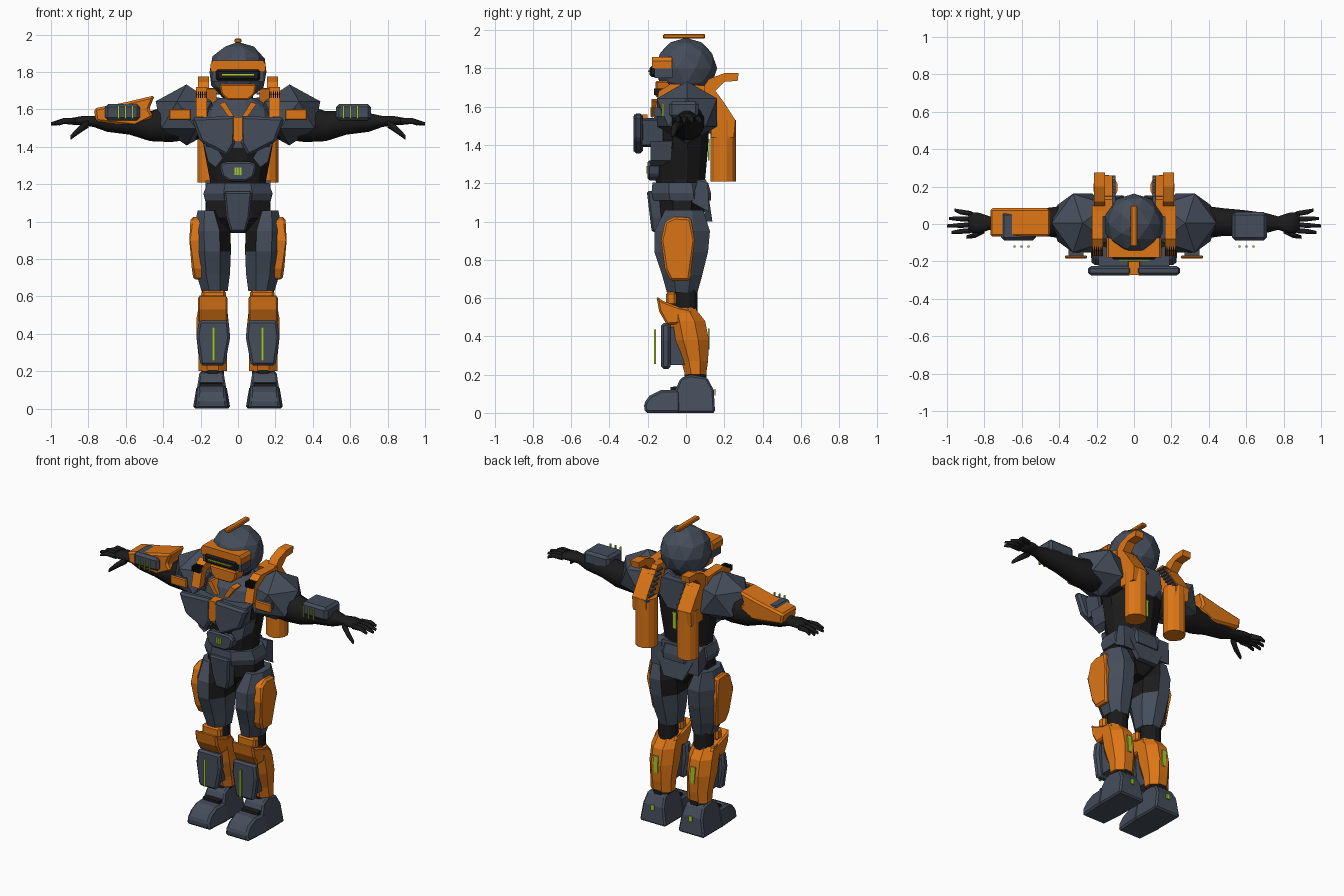
import bpy, bmesh, math
from mathutils import Vector


def material(name, rgb):
    m = bpy.data.materials.new(name)
    m.diffuse_color = (*rgb, 1)
    return m


SLATE = material("slate armour", (0.06, 0.075, 0.105))
ORANGE = material("orange armour", (0.72, 0.18, 0.008))
BLACK = material("black undersuit", (0.011, 0.011, 0.011))
GREEN = material("green light", (0.38, 0.6, 0.03))


def finish(name, bm, mat, mirror=False, bevel=0, smooth=False, alt=None, rule=None):
    bmesh.ops.recalc_face_normals(bm, faces=bm.faces)
    bm.normal_update()
    if rule:
        for f in bm.faces:
            f.material_index = int(rule(f.calc_center_median(), f.normal))
    me = bpy.data.meshes.new(name)
    bm.to_mesh(me)
    bm.free()
    me.materials.append(mat)
    if alt:
        me.materials.append(alt)
    for p in me.polygons:
        p.use_smooth = smooth
    ob = bpy.data.objects.new(name, me)
    bpy.context.collection.objects.link(ob)
    if bevel:
        b = ob.modifiers.new("bevel", "BEVEL")
        b.width, b.segments = bevel, 1
    if mirror:
        ob.modifiers.new("mirror", "MIRROR")
    return ob


def box(name, x, y, z, mat, **kw):
    """Box from three (low, high) ranges."""
    bm = bmesh.new()
    bmesh.ops.create_cube(bm, size=1)
    for v in bm.verts:
        v.co = [(a + b) / 2 + c * (b - a) for (a, b), c in zip((x, y, z), v.co)]
    return finish(name, bm, mat, **kw)


def prism(name, outline, axis, lo, hi, mat, shape=None, **kw):
    """Extrude an outline along x (y,z points) or y (x,z points)."""
    bm = bmesh.new()
    at = (lambda d, p: (d, *p)) if axis == "x" else (lambda d, p: (p[0], d, p[1]))
    a, b = [[bm.verts.new(at(d, p)) for p in outline] for d in (lo, hi)]
    bm.faces.new(a)
    bm.faces.new(b)
    for i in range(len(a)):
        bm.faces.new((a[i - 1], a[i], b[i], b[i - 1]))
    if shape:
        for v in bm.verts:
            v.co = shape(v.co)
    return finish(name, bm, mat, **kw)


def loft(name, sections, axis, mat, n=8, **kw):
    """Rings of (position, centre1, centre2, radius1, radius2) along z or x."""
    bm = bmesh.new()
    rings = []
    k = 1 / math.cos(math.pi / n)
    for p, c1, c2, r1, r2 in sections:
        ring = []
        for i in range(n):
            t = (i + 0.5) * math.tau / n
            u, w = c1 + r1 * k * math.cos(t), c2 + r2 * k * math.sin(t)
            ring.append(bm.verts.new((u, w, p) if axis == "z" else (p, u, w)))
        rings.append(ring)
    for a, b in zip(rings, rings[1:]):
        for i in range(n):
            bm.faces.new((a[i - 1], a[i], b[i], b[i - 1]))
    bm.faces.new(rings[0])
    bm.faces.new(rings[-1])
    return finish(name, bm, mat, **kw)


def ball(name, centre, radii, detail, mat, **kw):
    bm = bmesh.new()
    bmesh.ops.create_icosphere(bm, subdivisions=detail, radius=1)
    for v in bm.verts:
        v.co = [c + r * q for c, r, q in zip(centre, radii, v.co)]
    return finish(name, bm, mat, **kw)


def sym(right):
    """Close a symmetric front outline from its right half."""
    return right + [(-x, z) for x, z in reversed(right)]


# Helmet, crest, brow, visor and chin guard
ball("helmet", (0, 0, 1.80), (0.16, 0.163, 0.16), 2, SLATE)
box("helmet_crest", (-0.018, 0.018), (-0.12, 0.10), (1.955, 1.98), ORANGE, bevel=0.006)
prism("brow", sym([(0.135, 1.86), (0.148, 1.84), (0.145, 1.80)]), "y", -0.195, -0.09, ORANGE,
      shape=lambda c: Vector((c.x, c.y + abs(c.x) * 0.12, c.z)))
box("visor_frame", (-0.14, 0.14), (-0.165, -0.07), (1.75, 1.80), SLATE)
box("visor", (-0.118, 0.118), (-0.19, -0.1), (1.755, 1.812), BLACK, bevel=0.01)
box("visor_light", (-0.085, 0.085), (-0.198, -0.189), (1.78, 1.788), GREEN)
prism("chin_guard", sym([(0.1, 1.735), (0.09, 1.68), (0.055, 1.65)]), "y", -0.16, -0.07, ORANGE,
      bevel=0.008)

# Torso undersuit, collar and armour
loft("torso", [(1.10, 0, -0.02, 0.16, 0.12), (1.22, 0, -0.03, 0.15, 0.13), (1.38, 0, -0.03, 0.18, 0.145),
               (1.50, 0, -0.03, 0.2, 0.15), (1.60, 0, -0.02, 0.19, 0.13), (1.66, 0, 0, 0.1, 0.09)],
     "z", BLACK, n=12, alt=SLATE, rule=lambda c, n: c.z > 1.51)
loft("neck", [(1.58, 0, 0, 0.08, 0.08), (1.72, 0, 0, 0.08, 0.08)], "z", BLACK, n=12)
prism("chest_plate", [(0.012, 1.565), (0.25, 1.555), (0.2, 1.425), (0.055, 1.35), (0.015, 1.42)],
      "y", -0.275, -0.225, SLATE, mirror=True, bevel=0.014)
prism("chest_mount", [(0.0, 1.54), (0.19, 1.53), (0.17, 1.40), (0.0, 1.39)], "y", -0.23, -0.12,
      SLATE, mirror=True)
prism("sternum", sym([(0.03, 1.56), (0.038, 1.47), (0.015, 1.425)]), "y", -0.272, -0.2, ORANGE)
prism("collar_strut", [(0.02, 1.56), (0.05, 1.56), (0.1, 1.63), (0.07, 1.64)], "y", -0.18, -0.11,
      ORANGE, mirror=True)
prism("rib_plate", [(0.185, 1.42), (0.11, 1.39), (0.08, 1.34), (0.12, 1.29), (0.16, 1.32)], "y",
      -0.185, -0.07, SLATE, mirror=True)
prism("belly_plate", sym([(0.07, 1.32), (0.1, 1.30), (0.085, 1.24), (0.045, 1.215)]), "y", -0.2, -0.1,
      SLATE, bevel=0.01)
for x in (-0.014, 0, 0.014):
    box("belly_light", (x - 0.005, x + 0.005), (-0.207, -0.199), (1.25, 1.29), GREEN)
loft("belt", [(1.11, 0, -0.02, 0.175, 0.15), (1.15, 0, -0.025, 0.185, 0.155),
              (1.205, 0, -0.03, 0.165, 0.145)], "z", SLATE)
prism("front_guard", sym([(0.075, 1.16), (0.062, 1.02), (0.04, 0.945)]), "y", -0.205, -0.12, SLATE,
      bevel=0.01, shape=lambda c: Vector((c.x, c.y + (1.16 - c.z) * 0.12, c.z)))
prism("back_guard", sym([(0.1, 1.22), (0.13, 1.12), (0.07, 1.0)]), "y", 0.07, 0.105, SLATE,
      shape=lambda c: Vector((c.x, c.y + (1.22 - c.z) * 0.15, c.z)))
prism("side_guard", [(0.06, 1.22), (0.115, 1.2), (0.12, 1.05), (0.03, 1.10)], "x", 0.1, 0.175, SLATE,
      mirror=True)
prism("back_plate", sym([(0.085, 1.65), (0.1, 1.54), (0.04, 1.46)]), "y", 0.05, 0.14, SLATE)
box("back_light", (-0.012, 0.012), (0.115, 0.123), (1.32, 1.43), GREEN)
loft("hips", [(0.94, 0, -0.02, 0.06, 0.08), (1.02, 0, -0.02, 0.18, 0.11), (1.13, 0, -0.02, 0.165, 0.12)],
     "z", BLACK)

# Shoulder straps, thruster packs and fins
prism("strap", [(-0.17, 1.56), (-0.14, 1.68), (-0.08, 1.72), (0.10, 1.71), (0.10, 1.62), (-0.1, 1.62),
                (-0.12, 1.56)], "x", 0.165, 0.225, ORANGE, mirror=True)
for i in range(6):
    x = 0.168 + i * 0.01
    box("strap_rib", (x, x + 0.005), (-0.168, -0.12), (1.66, 1.695), BLACK, mirror=True)
prism("pack_arm", [(0.04, 1.71), (0.13, 1.715), (0.20, 1.62), (0.258, 1.53), (0.25, 1.44), (0.13, 1.44),
                   (0.13, 1.52), (0.07, 1.62)], "x", 0.115, 0.215, ORANGE, mirror=True)
for i in range(7):
    y, z = 0.128 + i * 0.018, 1.68 - i * 0.027
    box("pack_slat", (0.1, 0.165), (y - 0.03, y + 0.022), (z, z + 0.011), SLATE, mirror=True)
loft("thruster", [(1.21, 0.152, 0.195, 0.065, 0.066), (1.53, 0.152, 0.195, 0.065, 0.066)], "z", ORANGE,
     n=12, mirror=True)
prism("pack_fin", [(0.06, 1.66), (0.12, 1.745), (0.2, 1.775), (0.275, 1.775), (0.27, 1.735), (0.2, 1.73),
                   (0.15, 1.68)], "x", 0.155, 0.215, ORANGE, mirror=True)

# Shoulders and arms
ball("shoulder", (0.275, 0.005, 1.57), (0.185, 0.185, 0.163), 1, SLATE, mirror=True)
box("shoulder_plate", (0.25, 0.37), (-0.185, -0.168), (1.543, 1.602), ORANGE, mirror=True, bevel=0.006)
box("shoulder_mount", (0.27, 0.35), (-0.17, -0.08), (1.55, 1.595), SLATE, mirror=True)
loft("arm", [(0.15, 0, 1.54, 0.09, 0.09), (0.36, 0.01, 1.525, 0.09, 0.1), (0.47, 0.01, 1.51, 0.075, 0.08),
             (0.58, 0.005, 1.53, 0.07, 0.065), (0.70, 0.005, 1.53, 0.055, 0.05),
             (0.77, 0.005, 1.535, 0.036, 0.03), (0.83, 0.005, 1.54, 0.055, 0.025),
             (0.885, 0.01, 1.535, 0.055, 0.02)], "x", BLACK, n=12, mirror=True, smooth=True)
for y0, y1, tip in ((0.055, 0.075, 0.96), (0.025, 0.03, 0.99), (-0.005, -0.01, 1.0), (-0.035, -0.045, 0.975)):
    loft("finger", [(0.87, y0, 1.535, 0.014, 0.016), (0.93, (y0 + y1) / 2, 1.538, 0.013, 0.014),
                    (tip, y1, 1.522, 0.008, 0.008)], "x", BLACK, n=6, mirror=True, smooth=True)
loft("thumb", [(0.80, -0.03, 1.525, 0.02, 0.02), (0.85, -0.06, 1.49, 0.015, 0.018),
               (0.895, -0.07, 1.45, 0.009, 0.011)], "x", BLACK, n=6, mirror=True, smooth=True)
box("forearm_plate", (0.525, 0.71), (-0.088, 0.065), (1.54, 1.628), SLATE, mirror=True, bevel=0.016)
for x in (0.565, 0.602, 0.639):
    box("forearm_light", (x - 0.005, x + 0.005), (-0.126, -0.116), (1.55, 1.62), GREEN, mirror=True)
prism("gauntlet", [(-0.77, 1.605), (-0.6, 1.638), (-0.445, 1.675), (-0.475, 1.6), (-0.45, 1.56),
                   (-0.55, 1.51), (-0.76, 1.535)], "y", -0.068, 0.085, ORANGE, bevel=0.012)

# Thighs, with undersuit showing on the inner and upper rear faces
loft("thigh", [(1.06, 0.155, -0.01, 0.06, 0.1), (0.95, 0.14, -0.02, 0.1, 0.145), (0.84, 0.138, -0.025, 0.1, 0.14),
               (0.72, 0.133, -0.02, 0.09, 0.105), (0.63, 0.125, -0.02, 0.07, 0.08)], "z", SLATE,
     mirror=True, alt=BLACK, rule=lambda c, n: c.z > 0.86 and n.x < -0.3 and n.z < 0.9)
prism("thigh_plate", [(-0.11, 1.0), (-0.06, 1.025), (0.025, 1.02), (0.045, 0.9), (0.02, 0.69), (-0.08, 0.69),
                      (-0.11, 0.75), (-0.13, 0.9)], "x", 0.2, 0.268, ORANGE, mirror=True, bevel=0.012,
      shape=lambda c: Vector((c.x - abs(c.z - 0.9) * 0.14, c.y, c.z)))

# Knees and shins
loft("knee", [(0.48, 0.13, 0, 0.06, 0.06), (0.67, 0.13, 0, 0.062, 0.06)], "z", BLACK, n=12, mirror=True)
prism("knee_guard", [(-0.155, 0.61), (-0.12, 0.585), (-0.04, 0.555), (0.03, 0.54), (0.03, 0.47),
                     (-0.1, 0.46), (-0.14, 0.53)], "x", 0.055, 0.215, ORANGE, mirror=True, bevel=0.01)
box("knee_cap", (0.065, 0.195), (-0.105, -0.05), (0.56, 0.632), ORANGE, mirror=True, bevel=0.012)
loft("shin", [(0.20, 0.135, 0.05, 0.075, 0.055), (0.27, 0.135, 0.045, 0.075, 0.07),
              (0.38, 0.137, 0.025, 0.085, 0.095), (0.48, 0.137, 0.005, 0.085, 0.095),
              (0.55, 0.135, -0.02, 0.075, 0.065)], "z", ORANGE, mirror=True)
prism("shin_plate", [(0.05, 0.47), (0.21, 0.47), (0.222, 0.38), (0.2, 0.23), (0.07, 0.23), (0.042, 0.38)],
      "y", -0.13, -0.08, SLATE, mirror=True, bevel=0.013)
prism("shin_mount", [(0.08, 0.45), (0.19, 0.45), (0.18, 0.25), (0.09, 0.25)], "y", -0.09, 0.0, SLATE,
      mirror=True)
box("shin_light", (0.124, 0.138), (-0.166, -0.156), (0.255, 0.435), GREEN, mirror=True)
prism("calf_light", [(0.12, 0.44), (0.155, 0.44), (0.145, 0.33), (0.122, 0.33)], "y", 0.116, 0.124, GREEN,
      mirror=True)

# Ankles and boots
loft("ankle", [(0.15, 0.135, 0.05, 0.06, 0.06), (0.23, 0.135, 0.05, 0.06, 0.055)], "z", BLACK, mirror=True)


def boot_taper(c):
    toe = max(0, -c.y - 0.1) * 1.2
    return Vector((0.142 + (c.x - 0.142) * (1 - 1.7 * c.z - toe), c.y, c.z))


prism("boot_heel", [(-0.06, 0), (-0.06, 0.11), (-0.03, 0.18), (0.02, 0.2), (0.11, 0.185), (0.145, 0.12),
                    (0.152, 0)], "x", 0.045, 0.237, SLATE, mirror=True, shape=boot_taper, bevel=0.01)
prism("boot_toe", [(-0.215, 0), (-0.22, 0.05), (-0.19, 0.09), (-0.13, 0.12), (-0.03, 0.12), (-0.03, 0)],
      "x", 0.04, 0.242, SLATE, mirror=True, shape=boot_taper, bevel=0.012)
prism("boot_band", [(-0.085, 0.1), (-0.08, 0.135), (-0.04, 0.14), (-0.04, 0.1)], "x", 0.065, 0.22, BLACK,
      mirror=True, shape=boot_taper)
box("heel_light", (0.128, 0.152), (0.148, 0.154), (0.09, 0.125), GREEN, mirror=True)
